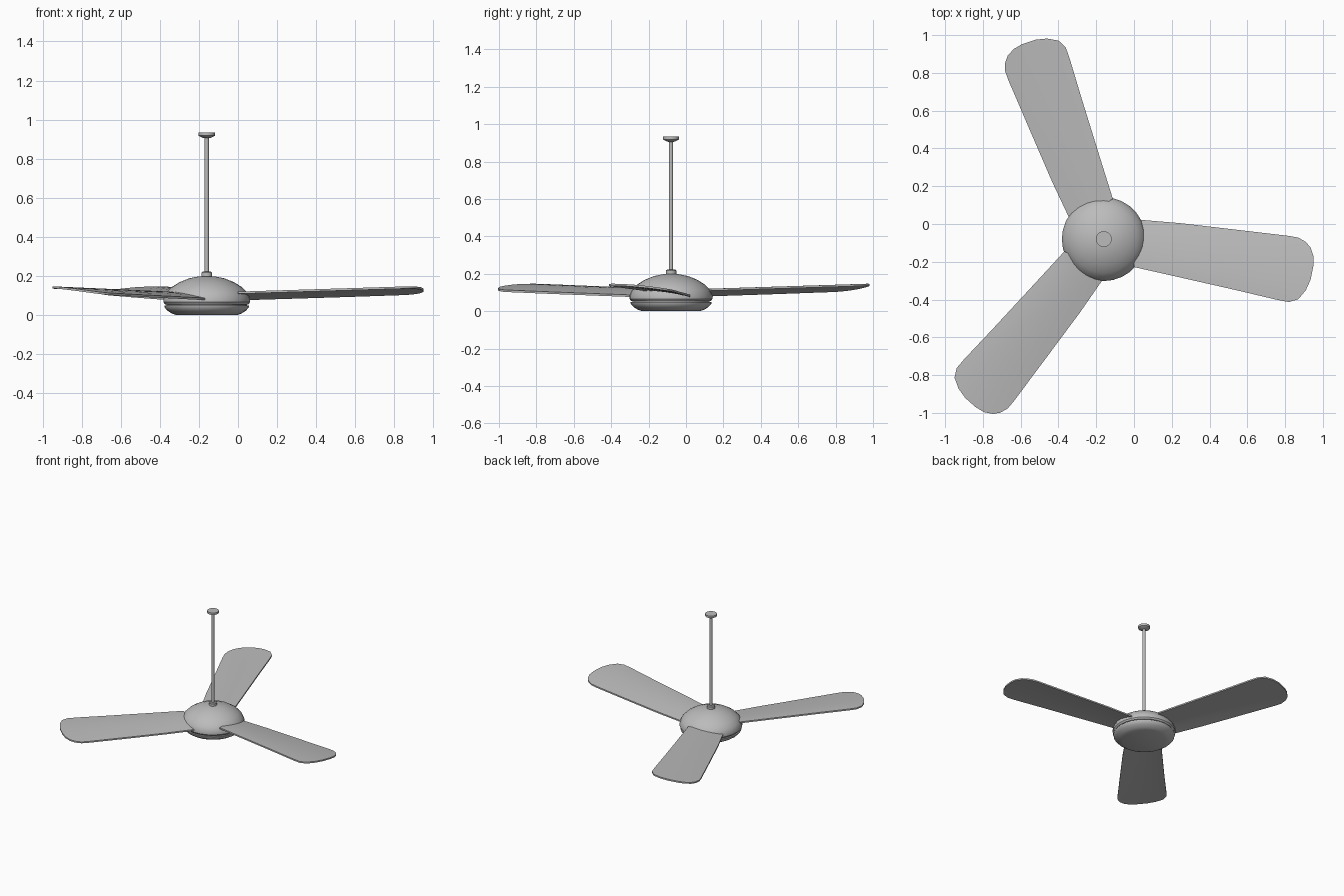
import bpy
import bmesh
import math
from mathutils import Vector, Matrix

cube = bpy.data.objects.get("Cube")
if cube:
    bpy.data.objects.remove(cube, do_unlink=True)

CENTRE = Vector((-0.16, -0.08, 0))

grey = bpy.data.materials.new("satin grey")
grey.use_nodes = True
COLOUR = (0.5, 0.5, 0.5, 1)
grey.diffuse_color = COLOUR
grey.node_tree.nodes["Principled BSDF"].inputs["Base Color"].default_value = COLOUR


def finish(name, bm, angle):
    """Turn a bmesh into a smooth-shaded object standing on the fan axis."""
    bmesh.ops.recalc_face_normals(bm, faces=bm.faces)
    mesh = bpy.data.meshes.new(name)
    bm.to_mesh(mesh)
    bm.free()
    mesh.materials.append(grey)
    obj = bpy.data.objects.new(name, mesh)
    obj.location = CENTRE
    bpy.context.collection.objects.link(obj)
    bpy.ops.object.select_all(action='DESELECT')
    obj.select_set(True)
    bpy.context.view_layer.objects.active = obj
    bpy.ops.object.shade_smooth_by_angle(angle=math.radians(angle))
    return obj


def lathe(name, profile, sides, angle=35):
    """Spin a (radius, height) profile around the vertical axis."""
    bm = bmesh.new()
    verts = [bm.verts.new((r, 0, z)) for r, z in profile]
    edges = [bm.edges.new(pair) for pair in zip(verts, verts[1:])]
    bmesh.ops.spin(bm, geom=verts + edges, cent=(0, 0, 0), axis=(0, 0, 1),
                   angle=math.tau, steps=sides, use_duplicate=False)
    bmesh.ops.remove_doubles(bm, verts=bm.verts, dist=0.0005)
    return finish(name, bm, angle)


# Motor housing: domed cover above a shallow bowl, with a groove between
lathe("motor_cover", [(0, 0.2), (0.04, 0.198), (0.09, 0.188), (0.14, 0.168),
                      (0.18, 0.143), (0.208, 0.115), (0.222, 0.085),
                      (0.222, 0.066), (0.214, 0.055), (0, 0.055)], 28)
lathe("motor_groove", [(0, 0.06), (0.206, 0.06), (0.206, 0.042), (0, 0.042)], 28)
lathe("motor_bowl", [(0, 0.049), (0.217, 0.049), (0.215, 0.038), (0.2, 0.022),
                     (0.178, 0.008), (0.155, 0), (0, 0)], 28)

# Hanging rod with its collar and ceiling mount
lathe("rod_collar", [(0, 0.19), (0.028, 0.19), (0.028, 0.217),
                     (0.022, 0.222), (0, 0.222)], 16)
lathe("hanging_rod", [(0, 0.2), (0.011, 0.2), (0.011, 0.92), (0, 0.92)], 12)
lathe("ceiling_mount", [(0, 0.905), (0.02, 0.906), (0.042, 0.918),
                        (0.042, 0.934), (0, 0.934)], 20)

# Blade outline stations: distance out, low edge, high edge
STATIONS = [(0.16, 0.105, -0.148), (0.4, 0.085, -0.202), (0.7, 0.05, -0.27),
            (0.92, 0.024, -0.322), (0.98, 0.017, -0.333), (1.03, 0.008, -0.318),
            (1.07, -0.015, -0.27), (1.095, -0.045, -0.215), (1.11, -0.09, -0.14)]
CHORD = 8
THICK = 0.011


def blade_height(x, y):
    """Pitched, gently cambered surface that rises towards the tip."""
    t = (0.12 - 0.1 * x - y) / (0.23 + 0.135 * (x - 0.16))
    t = min(max(t, 0), 1)
    return 0.086 + 0.031 * (x - 0.16) + 0.034 * (1 - (1 - t) ** 1.7)


def blade(name, turn):
    bm = bmesh.new()
    rows = []
    for x, low, high in STATIONS:
        ys = [low + (high - low) * i / CHORD for i in range(CHORD + 1)]
        rows.append([bm.verts.new((x, y, blade_height(x, y))) for y in ys])
    for a, b in zip(rows, rows[1:]):
        for i in range(CHORD):
            bm.faces.new((a[i], a[i + 1], b[i + 1], b[i]))
    # Give the sheet its thickness downwards
    top = list(bm.faces)
    copy = bmesh.ops.duplicate(bm, geom=bm.verts[:] + bm.edges[:] + top)["geom"]
    under = [g for g in copy if isinstance(g, bmesh.types.BMVert)]
    bmesh.ops.translate(bm, verts=under, vec=(0, 0, -THICK))
    rims = [e for e in bm.edges if e.is_boundary]
    bmesh.ops.bridge_loops(bm, edges=rims)
    bmesh.ops.rotate(bm, verts=bm.verts, cent=(0, 0, 0),
                     matrix=Matrix.Rotation(turn, 3, 'Z'))
    finish(name, bm, 40)


for name, degrees in (("blade_left", 0), ("blade_back", 120), ("blade_right", 240)):
    blade(name, math.radians(degrees))
